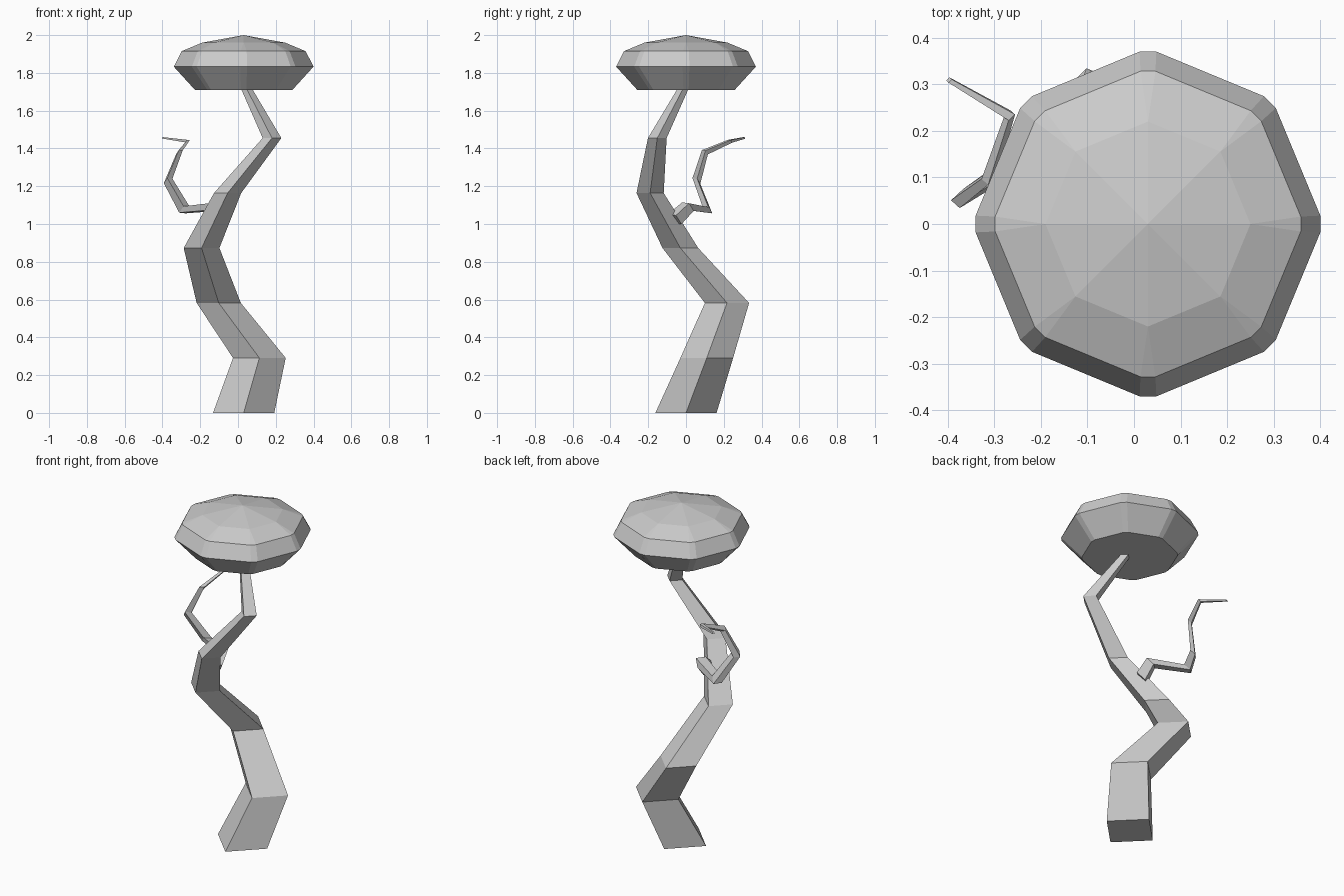
import bpy, bmesh, math
from mathutils import Vector

if "Cube" in bpy.data.objects:
    bpy.data.objects.remove(bpy.data.objects["Cube"])


def make_object(name, rings, apex=None):
    """Skin a stack of equal-sized rings; close with end caps or an apex fan."""
    bm = bmesh.new()
    loops = [[bm.verts.new(p) for p in ring] for ring in rings]
    n = len(loops[0])
    for a, b in zip(loops, loops[1:]):
        for i in range(n):
            j = (i + 1) % n
            bm.faces.new((a[i], a[j], b[j], b[i]))
    bm.faces.new(loops[0][::-1])
    if apex:
        tip = bm.verts.new(apex)
        for i in range(n):
            bm.faces.new((loops[-1][i], loops[-1][(i + 1) % n], tip))
    else:
        bm.faces.new(loops[-1])
    bmesh.ops.remove_doubles(bm, verts=bm.verts, dist=0.0005)
    bmesh.ops.recalc_face_normals(bm, faces=bm.faces)
    mesh = bpy.data.meshes.new(name)
    bm.to_mesh(mesh)
    bm.free()
    obj = bpy.data.objects.new(name, mesh)
    bpy.context.collection.objects.link(obj)
    return obj


def crooked_stem(name, path, r0, r1):
    """Four-sided tapering stem; every ring faces along the base-to-tip axis."""
    pts = [Vector(p) for p in path]
    rot = Vector((0, 0, 1)).rotation_difference(pts[-1] - pts[0])
    corners = [rot @ Vector(c) for c in ((1, 0, 0), (0, 1, 0), (-1, 0, 0), (0, -1, 0))]
    rings = []
    for i, p in enumerate(pts):
        r = r0 + (r1 - r0) * i / (len(pts) - 1)
        rings.append([p + c * r for c in corners])
    return make_object(name, rings)


# Trunk
crooked_stem("trunk", [
    (0.03, 0.0, 0.0), (0.113, 0.11, 0.291), (-0.102, 0.217, 0.582),
    (-0.193, -0.03, 0.873), (-0.055, -0.19, 1.164), (0.18, -0.152, 1.455),
    (0.03, 0.0, 1.746)], 0.162, 0.027)

# Side branch
crooked_stem("branch", [
    (-0.105, -0.06, 1.025), (-0.11, 0.01, 1.092), (-0.283, 0.113, 1.075),
    (-0.37, 0.055, 1.228), (-0.31, 0.1, 1.38), (-0.267, 0.233, 1.438),
    (-0.397, 0.309, 1.456)], 0.045, 0.007)


# Cap crown: octagon rings with narrow chamfered corners
def crown_ring(r, z, half):
    ring = []
    for k in range(8):
        a = k * math.pi / 4
        for s in (-half, half):
            ring.append((0.03 + r * math.cos(a) - s * math.sin(a),
                         r * math.sin(a) + s * math.cos(a), z))
    return ring


make_object("crown", [
    crown_ring(0.258, 1.71, 0.014), crown_ring(0.37, 1.833, 0.018),
    crown_ring(0.328, 1.915, 0.016), crown_ring(0.22, 1.96, 0.0)],
    apex=(0.03, 0, 2.0))
